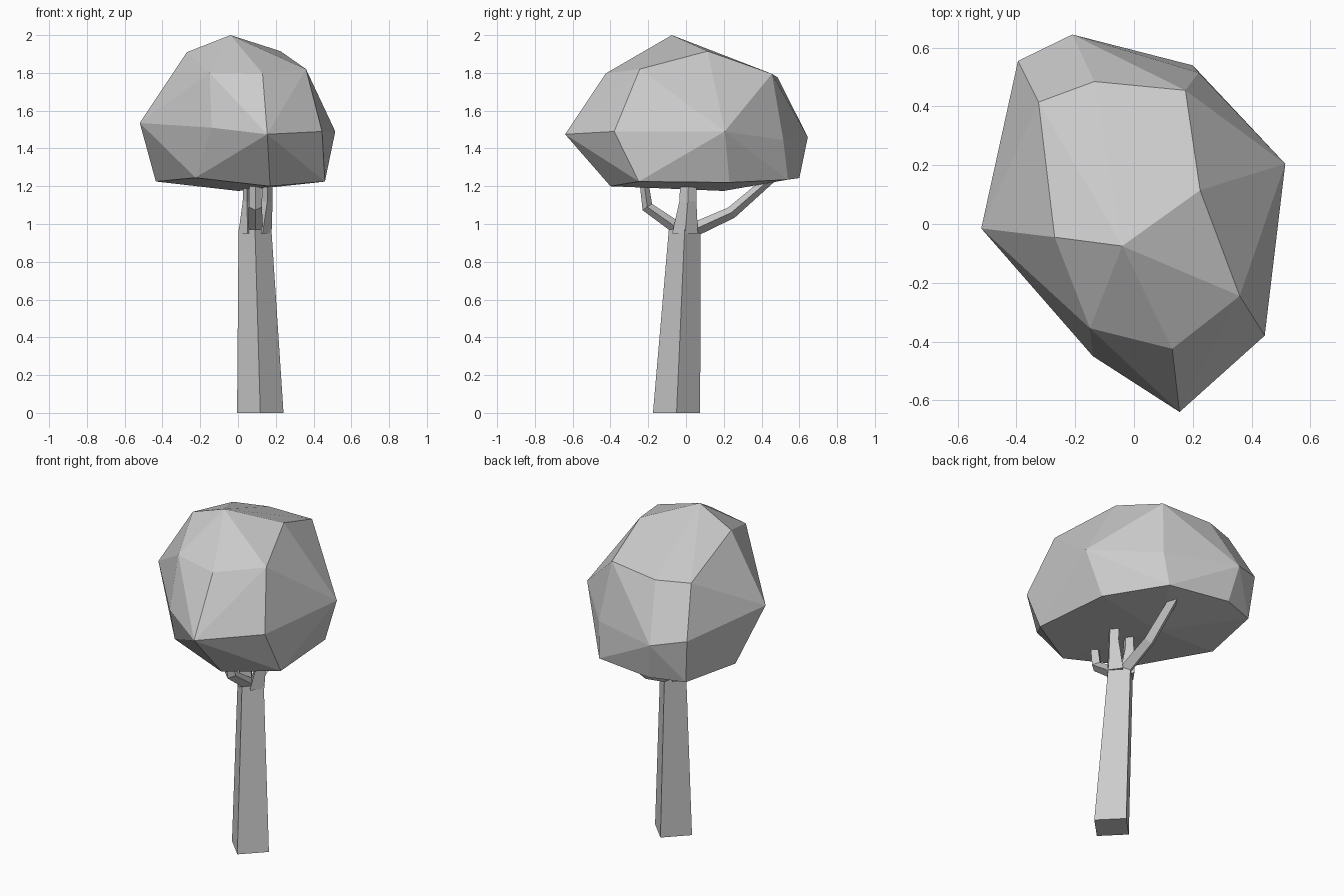
import bpy
import bmesh
from mathutils import Vector

default_cube = bpy.data.objects.get("Cube")
if default_cube:
    bpy.data.objects.remove(default_cube, do_unlink=True)

GREY = (0.6, 0.6, 0.6, 1)
grey = bpy.data.materials.new("plain_grey")
grey.use_nodes = True
grey.diffuse_color = GREY
grey.node_tree.nodes["Principled BSDF"].inputs["Base Color"].default_value = GREY


def finish(name, bm):
    """Turn a bmesh into a flat shaded grey object."""
    bmesh.ops.recalc_face_normals(bm, faces=bm.faces[:])
    mesh = bpy.data.meshes.new(name)
    bm.to_mesh(mesh)
    bm.free()
    mesh.materials.append(grey)
    obj = bpy.data.objects.new(name, mesh)
    bpy.context.collection.objects.link(obj)
    return obj


def limb(name, path, sizes, level=False):
    """Four-sided tapering limb with diamond sections along a path."""
    bm = bmesh.new()
    points = [Vector(p) for p in path]
    rings = []
    for i, (point, (wide, deep)) in enumerate(zip(points, sizes)):
        before = points[max(i - 1, 0)]
        after = points[min(i + 1, len(points) - 1)]
        along = Vector((0, 0, 1)) if level else (after - before).normalized()
        side = Vector((0, 1, 0)).cross(along) if level else Vector((1, 0, 0))
        side = (side - along * side.dot(along)).normalized()
        back = along.cross(side)
        offsets = (side * wide, back * deep, -side * wide, -back * deep)
        rings.append([bm.verts.new(point + o) for o in offsets])
    for low, high in zip(rings, rings[1:]):
        for k in range(4):
            n = (k + 1) % 4
            bm.faces.new((low[k], low[n], high[n], high[k]))
    bm.faces.new(rings[0])
    bm.faces.new(rings[-1])
    return finish(name, bm)


# Trunk, leaning and narrowing towards the fork
limb("trunk", [(.118, -.05, 0), (.09, -.007, .97)],
     [(.123, .125), (.087, .084)], level=True)

# Upright forks
limb("right_fork", [(.13, -.005, .95), (.155, .01, 1.12), (.155, .015, 1.3)],
     [(.048, .068), (.028, .045), (.025, .042)], level=True)
limb("left_fork", [(.05, -.005, .95), (.048, .01, 1.12), (.05, .015, 1.3)],
     [(.048, .068), (.023, .045), (.02, .042)], level=True)

# Bent branches reaching forwards and backwards
limb("front_branch", [(.092, -.02, .96), (.092, -.205, 1.09), (.092, -.23, 1.28)],
     [(.04, .035), (.035, .03), (.03, .022)])
limb("back_branch", [(.09, .02, .96), (.09, .24, 1.06), (.085, .46, 1.25)],
     [(.04, .038), (.035, .032), (.03, .025)])

# Faceted canopy, the hull of four layers of corners
crown = [(-.04, -.075, 2), (-.27, -.045, 1.91), (.225, .115, 1.915)]
shoulder = [(-.15, -.355, 1.8), (.13, -.425, 1.797), (.36, -.245, 1.82),
            (.175, .455, 1.795), (-.135, .485, 1.776), (-.325, .415, 1.78)]
waist = [(.155, -.64, 1.475), (.445, -.38, 1.49), (.515, .205, 1.49),
         (.22, .515, 1.445), (-.21, .645, 1.46), (-.395, .555, 1.5),
         (-.52, -.015, 1.535), (-.14, -.45, 1.51)]
underside = [(.17, -.4, 1.2), (.46, -.25, 1.225), (.42, .23, 1.22),
             (.2, .54, 1.235), (-.17, .6, 1.243), (-.37, .53, 1.24),
             (-.435, .15, 1.225), (-.225, -.28, 1.245), (0, .2, 1.175)]
bm = bmesh.new()
for corner in crown + shoulder + waist + underside:
    bm.verts.new(corner)
bmesh.ops.convex_hull(bm, input=bm.verts[:])
loose = [v for v in bm.verts if not v.link_faces]
bmesh.ops.delete(bm, geom=loose, context='VERTS')
bmesh.ops.dissolve_limit(bm, angle_limit=.1, verts=bm.verts[:], edges=bm.edges[:])
finish("canopy", bm)
